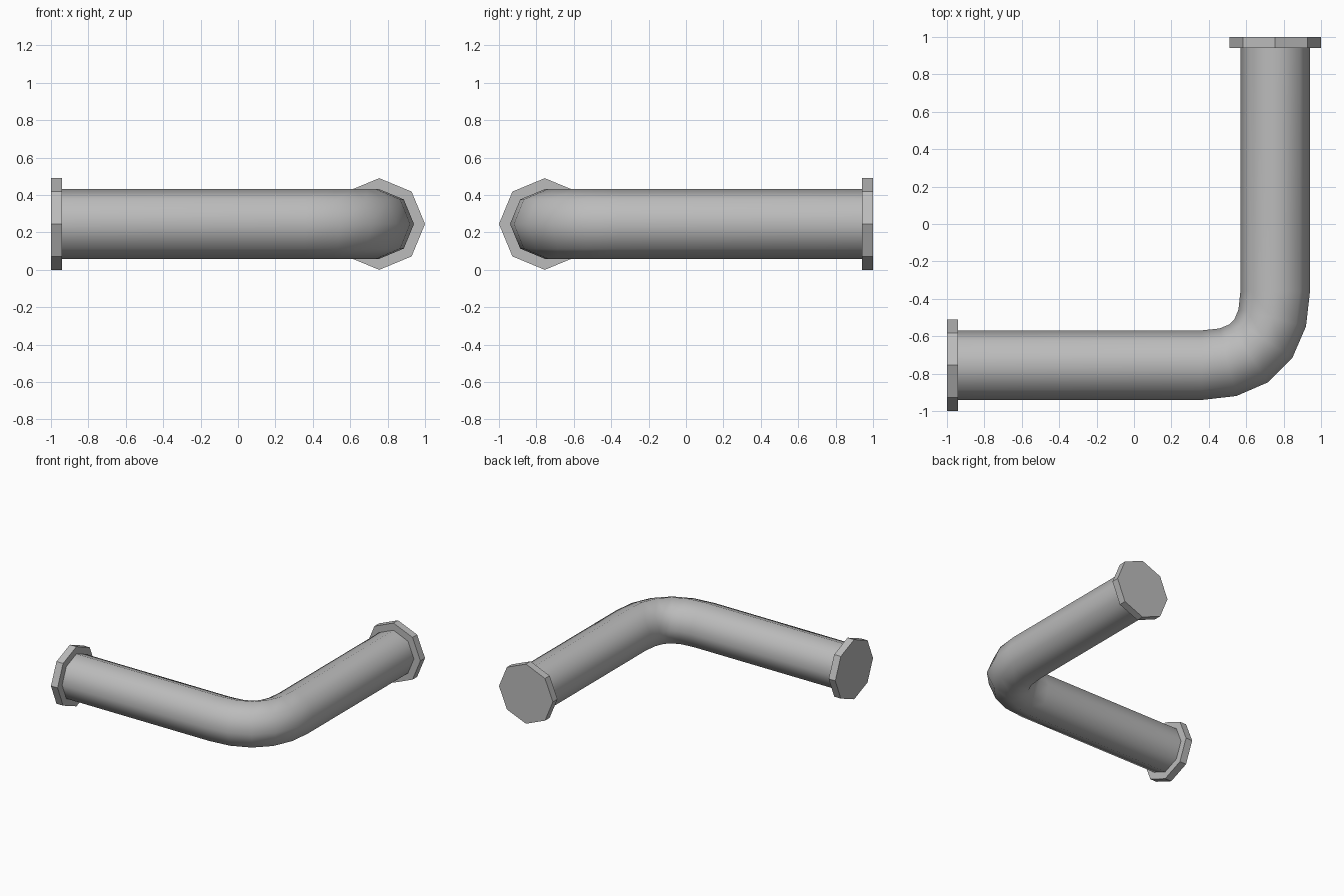
import bpy
import bmesh
from math import cos, sin, tau
from mathutils import Vector

SIDES = 8
PIPE_R, FLANGE_R, FLANGE_T = 0.186, 0.245, 0.06
AXIS, BEND = 0.755, 0.36
HEIGHT = FLANGE_R
UP = Vector((0, 0, 1))

if "Cube" in bpy.data.objects:
    bpy.data.objects.remove(bpy.data.objects["Cube"])

steel = bpy.data.materials.new("grey_steel")
steel.use_nodes = True
colour = (0.5, 0.5, 0.5, 1)
steel.diffuse_color = colour
steel.node_tree.nodes["Principled BSDF"].inputs["Base Color"].default_value = colour


def sweep(name, stations, radius):
    """Octagonal tube through (centre, tangent) stations, capped at both ends."""
    bm = bmesh.new()
    rings = []
    for centre, tangent in stations:
        side = tangent.cross(UP).normalized()
        rings.append([bm.verts.new(centre + radius * (cos(tau * i / SIDES) * side + sin(tau * i / SIDES) * UP))
                      for i in range(SIDES)])
    for a, b in zip(rings, rings[1:]):
        for i in range(SIDES):
            j = (i + 1) % SIDES
            bm.faces.new((a[i], a[j], b[j], b[i]))
    bm.faces.new(rings[0])
    bm.faces.new(rings[-1])
    bmesh.ops.recalc_face_normals(bm, faces=bm.faces)
    mesh = bpy.data.meshes.new(name)
    bm.to_mesh(mesh)
    bm.free()
    mesh.materials.append(steel)
    obj = bpy.data.objects.new(name, mesh)
    bpy.context.collection.objects.link(obj)
    return obj


# Pipe: two straight runs joined by a quadratic bend around the corner
X, Y = Vector((1, 0, 0)), Vector((0, 1, 0))
start = Vector((BEND, -AXIS, HEIGHT))
corner = Vector((AXIS, -AXIS, HEIGHT))
end = Vector((AXIS, -BEND, HEIGHT))
inner = 1 - FLANGE_T / 2
path = [(Vector((-inner, -AXIS, HEIGHT)), X)]
for k in range(6):
    t = k / 5
    point = start.lerp(corner, t).lerp(corner.lerp(end, t), t)
    path.append((point, X.lerp(Y, t)))
path.append((Vector((AXIS, inner, HEIGHT)), Y))
pipe = sweep("pipe", path, PIPE_R)

bpy.ops.object.select_all(action="DESELECT")
pipe.select_set(True)
bpy.context.view_layer.objects.active = pipe
bpy.ops.object.shade_smooth_by_angle(angle=1.1)

# Flat-faced flanges closing both ends
for name, face, direction in (("left_run_flange", Vector((-1, -AXIS, HEIGHT)), X),
                              ("back_run_flange", Vector((AXIS, 1, HEIGHT)), -Y)):
    sweep(name, [(face, direction), (face + direction * FLANGE_T, direction)], FLANGE_R)
